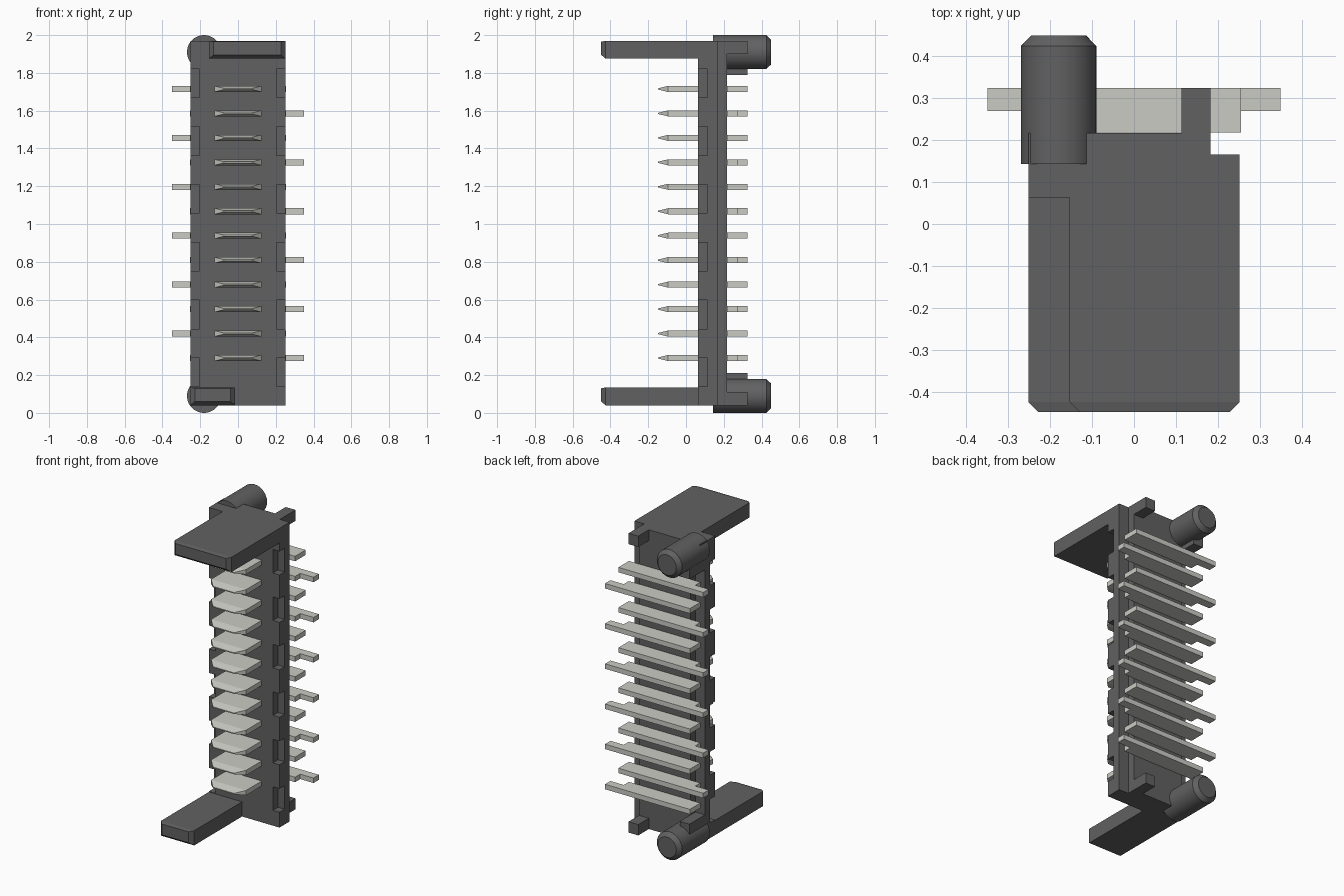
import bpy, bmesh, math
from mathutils import Vector, Matrix

if "Cube" in bpy.data.objects:
    bpy.data.objects.remove(bpy.data.objects["Cube"])


def material(name, rgb):
    m = bpy.data.materials.new(name)
    m.diffuse_color = (*rgb, 1)
    m.use_nodes = True
    m.node_tree.nodes["Principled BSDF"].inputs["Base Color"].default_value = m.diffuse_color
    return m


DARK = material("dark_plastic", (0.12, 0.12, 0.12))
METAL = material("pale_metal", (0.6, 0.6, 0.56))


def add_box(bm, x, y, z):
    """Box from (min, max) pairs; returns its vertices."""
    vs = bmesh.ops.create_cube(bm, size=1)["verts"]
    for v in vs:
        v.co = [r[0] if c < 0 else r[1] for c, r in zip(v.co, (x, y, z))]
    return vs


def add_prism(bm, pts, z0, z1):
    """Extrude an XY outline from z0 to z1."""
    f = bm.faces.new([bm.verts.new((x, y, z0)) for x, y in pts])
    top = bmesh.ops.extrude_face_region(bm, geom=[f])["geom"]
    vs = [g for g in top if isinstance(g, bmesh.types.BMVert)]
    bmesh.ops.translate(bm, verts=vs, vec=(0, 0, z1 - z0))


def finish(bm, name, mat):
    bmesh.ops.recalc_face_normals(bm, faces=bm.faces)
    me = bpy.data.meshes.new(name)
    bm.to_mesh(me)
    bm.free()
    ob = bpy.data.objects.new(name, me)
    me.materials.append(mat)
    bpy.context.collection.objects.link(ob)
    return ob


# Housing slab with edge notches and stepped rear edges
BACK = 0.217
bm = bmesh.new()
add_box(bm, (-0.252, 0.252), (0.063, BACK), (0.04, 1.97))
housing = finish(bm, "housing", DARK)
bm = bmesh.new()
for i in range(6):
    z = 0.215 + i * 0.306
    for s in (-1, 1):
        add_box(bm, sorted((s * 0.205, s * 0.3)), (0.0, 0.115), (z - 0.076, z + 0.076))
add_box(bm, (0.183, 0.3), (0.166, 0.3), (-0.1, 2.1))
add_box(bm, (-0.3, -0.183), (0.166, 0.3), (0.21, 1.79))
cutter = finish(bm, "housing_cutter", DARK)
cutter.hide_render = True
mod = housing.modifiers.new("cuts", "BOOLEAN")
mod.operation, mod.solver, mod.object = "DIFFERENCE", "EXACT", cutter
bpy.context.view_layer.objects.active = housing
bpy.ops.object.modifier_apply(modifier="cuts")
bpy.data.objects.remove(cutter)

# Long guide plates at top and bottom, tapered at the tip
for name, x0, x1, z0, z1 in (("top_guide", -0.154, 0.252, 1.875, 1.97),
                             ("bottom_guide", -0.252, -0.015, 0.04, 0.135)):
    bm = bmesh.new()
    add_box(bm, (x0, x1), (-0.425, 0.07), (z0, z1))
    bm.faces.ensure_lookup_table()
    tip = min(bm.faces, key=lambda f: f.calc_center_median().y)
    new = bmesh.ops.extrude_face_region(bm, geom=[tip])["geom"]
    bmesh.ops.delete(bm, geom=[tip], context="FACES_ONLY")
    for v in (g for g in new if isinstance(g, bmesh.types.BMVert)):
        v.co.y = -0.449
        v.co.x += 0.024 if v.co.x < (x0 + x1) / 2 else -0.024
        v.co.z += 0.02 if v.co.z < (z0 + z1) / 2 else -0.005
    finish(bm, name, DARK)

# Locating pegs with chamfered ends
for name, zc in (("top_peg", 1.91), ("bottom_peg", 0.09)):
    bm = bmesh.new()
    for ya, yb, ra, rb in ((0.143, 0.425, 0.09, 0.09),):
        rot = Matrix.Rotation(-math.pi / 2, 4, "X")
        bmesh.ops.create_cone(bm, cap_ends=True, segments=48, radius1=ra, radius2=rb,
                              depth=yb - ya,
                              matrix=Matrix.Translation((-0.18, (ya + yb) / 2, zc)) @ rot)
    cap = max((f for f in bm.faces), key=lambda f: f.calc_center_median().y)
    new = bmesh.ops.extrude_face_region(bm, geom=[cap])["geom"]
    bmesh.ops.delete(bm, geom=[cap], context="FACES_ONLY")
    centre = Vector((-0.18, 0.45, zc))
    for v in (g for g in new if isinstance(g, bmesh.types.BMVert)):
        v.co.y = 0.45
        v.co = centre + (v.co - centre) * 0.73
    peg = finish(bm, name, DARK)
    bpy.ops.object.select_all(action="DESELECT")
    peg.select_set(True)
    bpy.context.view_layer.objects.active = peg
    bpy.ops.object.shade_smooth_by_angle(angle=math.radians(30))

# Stand-off feet: outer corners, and beside each peg
for name, x, z in (("top_right_foot", (0.113, 0.183), (1.90, 1.97)),
                   ("bottom_right_foot", (0.113, 0.183), (0.04, 0.11)),
                   ("top_left_foot", (-0.252, -0.183), (1.79, 1.86)),
                   ("bottom_left_foot", (-0.252, -0.183), (0.14, 0.21))):
    bm = bmesh.new()
    add_box(bm, x, (0.2, 0.325), z)
    finish(bm, name, DARK)

# Contacts: sharpened front blade, rear bar with tail on alternating sides
H = 0.016
for i in range(12):
    z, s = 1.715 - i * 0.1295, (-1 if i % 2 == 0 else 1)
    bm = bmesh.new()
    add_prism(bm, [(-s * 0.255, BACK + 0.001), (s * 0.255, BACK + 0.001), (s * 0.255, 0.27),
                   (s * 0.35, 0.27), (s * 0.35, 0.325), (-s * 0.255, 0.325)], z - H, z + H)
    add_box(bm, (-0.125, 0.125), (-0.095, 0.07), (z - H, z + H))
    tip = min(bm.faces, key=lambda f: f.calc_center_median().y)
    new = bmesh.ops.extrude_face_region(bm, geom=[tip])["geom"]
    bmesh.ops.delete(bm, geom=[tip], context="FACES_ONLY")
    for v in (g for g in new if isinstance(g, bmesh.types.BMVert)):
        v.co = (v.co.x * 0.6, -0.147, z + (v.co.z - z) * 0.2)
    finish(bm, f"contact_{i + 1}", METAL)
